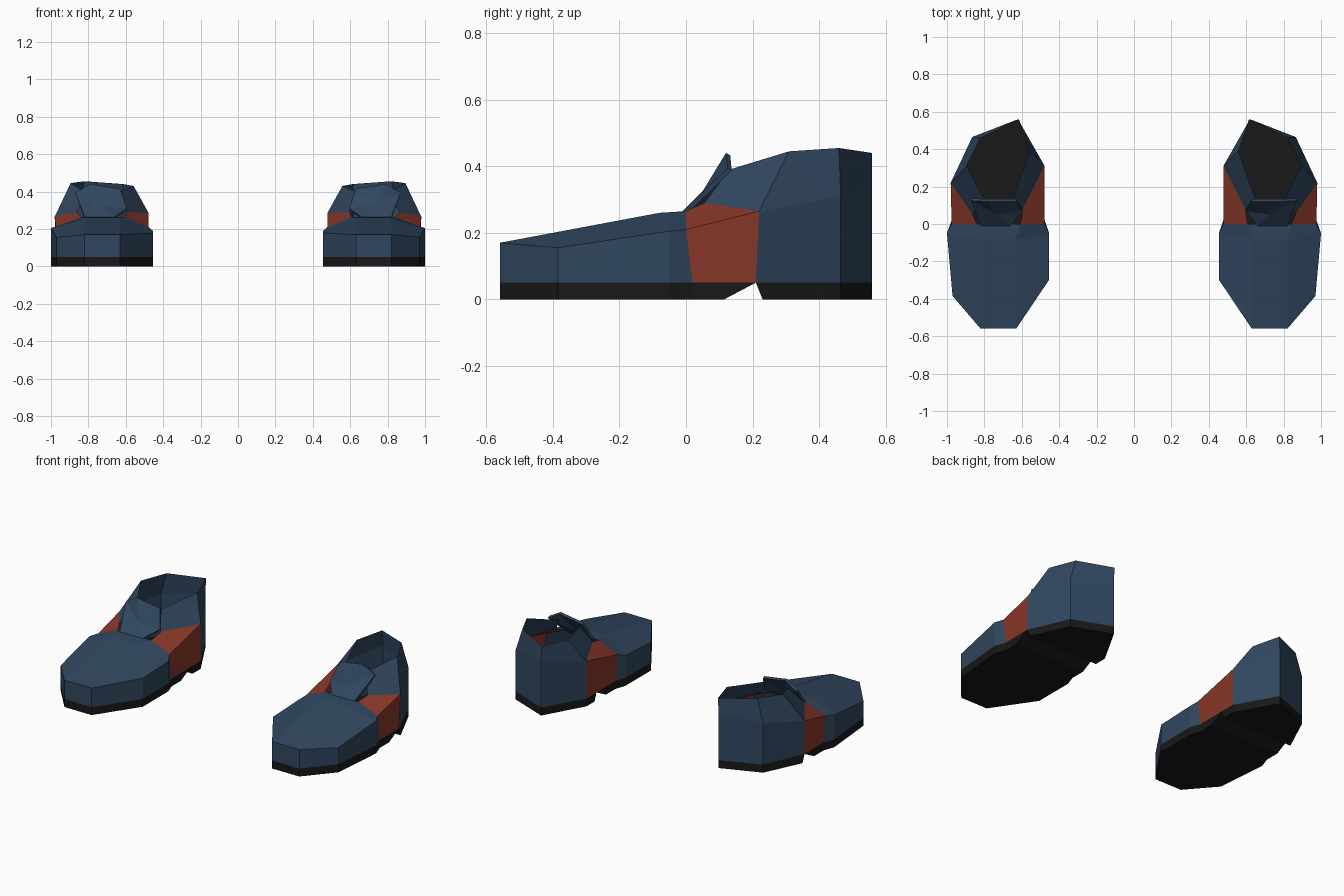
import bpy, bmesh


def material(name, rgb):
    m = bpy.data.materials.new(name)
    m.diffuse_color = (*rgb, 1)
    return m


navy = material("navy", (0.030, 0.062, 0.115))
red = material("rust_red", (0.25, 0.038, 0.022))
black = material("black", (0.009, 0.009, 0.009))


def part(name, verts, faces, mat, thickness=0):
    """One shoe part on the +x side, mirrored to make the pair."""
    mesh = bpy.data.meshes.new(name)
    mesh.from_pydata(verts, [], faces)
    bm = bmesh.new()
    bm.from_mesh(mesh)
    bmesh.ops.recalc_face_normals(bm, faces=bm.faces)
    bm.to_mesh(mesh)
    bm.free()
    mesh.materials.append(mat)
    ob = bpy.data.objects.new(name, mesh)
    bpy.context.collection.objects.link(ob)
    if thickness:
        s = ob.modifiers.new("thickness", "SOLIDIFY")
        s.thickness = thickness
    ob.modifiers.new("pair", "MIRROR")
    return ob


def prism(name, low, high, z, mat):
    n = len(low)
    verts = [(x, y, 0) for x, y in low] + [(x, y, z) for x, y in high]
    faces = [range(n), range(n, 2 * n)]
    faces += [(i, (i + 1) % n, (i + 1) % n + n, i + n) for i in range(n)]
    return part(name, verts, [tuple(f) for f in faces], mat)


SOLE = 0.05

# Soles: forefoot with raked arch, and separate heel block
fore = [(1.0, -0.05), (0.97, -0.385), (0.82, -0.56), (0.63, -0.56),
        (0.455, -0.30), (0.455, -0.045), (0.478, 0.02)]
prism("forefoot_sole", [(0.975, 0.02), (0.975, 0.115)][::-1] + fore + [(0.478, 0.115)],
      [(0.975, 0.21), (0.975, 0.02)] + fore + [(0.478, 0.21)], SOLE, black)
heel = [(0.865, 0.465), (0.62, 0.56), (0.478, 0.31)]
prism("heel_sole", [(0.975, 0.23)] + heel + [(0.478, 0.23)],
      [(0.975, 0.21)] + heel + [(0.478, 0.21)], SOLE, black)

# Toe box: walls from outer back round the toe to inner back, then sloped top
mid = [(0.975, 0.0, 0.21), (1.0, -0.05, 0.205), (0.97, -0.385, 0.155), (0.82, -0.56, 0.17),
       (0.63, -0.56, 0.17), (0.455, -0.30, 0.18), (0.455, -0.045, 0.19), (0.478, 0.0, 0.21)]
base = [(x, y if y < 0 else 0.02, SOLE) for x, y, z in mid]
top = [(0.84, 0.0, 0.265), (0.82, -0.08, 0.26), (0.635, -0.08, 0.26), (0.607, 0.0, 0.265)]
faces = [(i, i + 1, i + 9, i + 8) for i in range(7)]
faces += [(8, 9, 17, 16), (9, 10, 11, 17), (11, 12, 18, 17),
          (12, 13, 14, 18), (14, 15, 19, 18), (16, 17, 18, 19)]
part("toe_box", base + mid + top, faces, navy)

# Red side panels: wall plus shoulder on each side
outer_red = [(0.975, 0.02, SOLE), (0.975, 0.21, SOLE), (0.98, 0.22, 0.265),
             (0.975, 0.0, 0.21), (0.865, 0.055, 0.29), (0.84, 0.0, 0.265)]
inner_red = [(0.478, 0.02, SOLE), (0.478, 0.31, SOLE), (0.478, 0.31, 0.285),
             (0.478, 0.0, 0.21), (0.595, 0.08, 0.29), (0.607, 0.0, 0.265)]
for name, pts in (("outer_side_panel", outer_red), ("inner_side_panel", inner_red)):
    part(name, pts, [(0, 1, 2, 3), (3, 2, 4, 5)], red)

# Heel counter and collar, open at the top
low = [(0.975, 0.21, SOLE)] + [(x, y, SOLE) for x, y in heel]
waist = [(0.98, 0.22, 0.265), (0.865, 0.465, 0.31), (0.62, 0.56, 0.345), (0.478, 0.31, 0.285)]
rim = [(0.895, 0.31, 0.445), (0.82, 0.46, 0.455), (0.615, 0.56, 0.44), (0.558, 0.39, 0.43)]
front = [(0.865, 0.055, 0.29), (0.80, 0.13, 0.39), (0.65, 0.13, 0.39), (0.595, 0.08, 0.29)]
faces = [(i, i + 1, i + 5, i + 4) for j in (0, 4) for i in range(j, j + 3)]
faces += [(4, 8, 13, 12), (7, 11, 14, 15)]
part("heel_collar", low + waist + rim + front, faces, navy)

# Tongue: faceted flap over the instep
tongue = [(0.66, -0.01, 0.265), (0.82, -0.01, 0.265), (0.87, 0.125, 0.395),
          (0.79, 0.12, 0.44), (0.63, 0.12, 0.415), (0.595, 0.07, 0.31), (0.73, 0.05, 0.325)]
part("tongue", tongue, [(i, (i + 1) % 6, 6) for i in range(6)], navy, 0.015)
